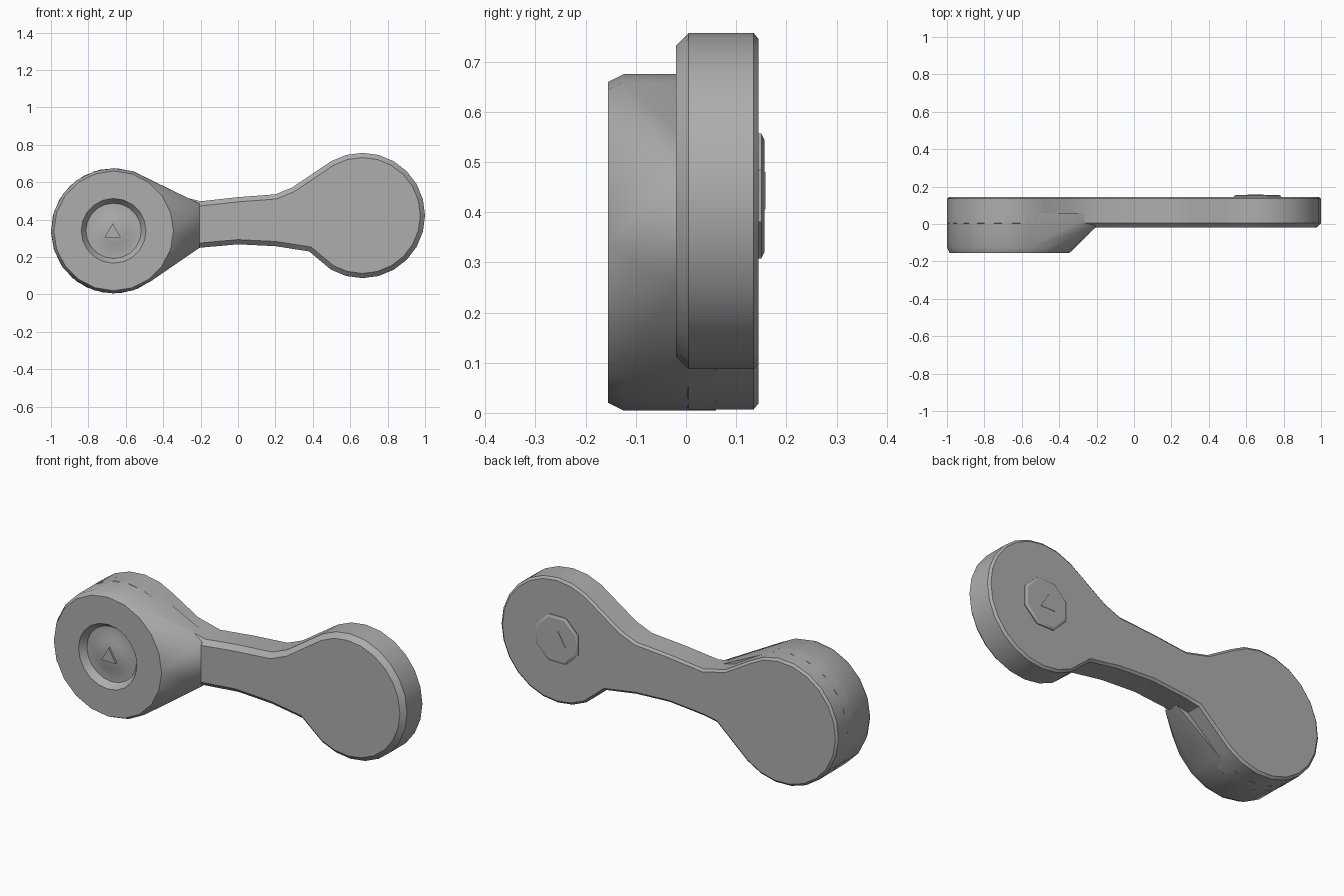
import bpy
import bmesh
import math
from mathutils import Vector

cube = bpy.data.objects.get("Cube")
if cube:
    bpy.data.objects.remove(cube, do_unlink=True)

grey = bpy.data.materials.new("mid_grey")
grey.use_nodes = True
colour = (0.42, 0.42, 0.42, 1)
grey.diffuse_color = colour
grey.node_tree.nodes["Principled BSDF"].inputs["Base Color"].default_value = colour

LOW = (-0.665, 0.34)
HIGH = (0.665, 0.422)
RADIUS = 0.335


def arc(centre, radius, start, end, steps):
    """Points (x, z) along an arc, angles in degrees."""
    angles = [math.radians(start + (end - start) * i / steps) for i in range(steps + 1)]
    return [(centre[0] + radius * math.cos(a), centre[1] + radius * math.sin(a)) for a in angles]


def finish(bm, name, angle):
    bmesh.ops.recalc_face_normals(bm, faces=bm.faces)
    mesh = bpy.data.meshes.new(name)
    bm.to_mesh(mesh)
    bm.free()
    mesh.materials.append(grey)
    obj = bpy.data.objects.new(name, mesh)
    bpy.context.collection.objects.link(obj)
    bpy.ops.object.select_all(action='DESELECT')
    obj.select_set(True)
    bpy.context.view_layer.objects.active = obj
    bpy.ops.object.shade_smooth_by_angle(angle=math.radians(angle))
    return obj


def prism(outline, front, back):
    """Extrude an (x, z) outline along y; returns mesh, front cap, back cap."""
    bm = bmesh.new()
    cap = bm.faces.new([bm.verts.new((x, front, z)) for x, z in outline])
    far = bmesh.ops.extrude_face_region(bm, geom=[cap], use_keep_orig=True)["geom"]
    bmesh.ops.translate(bm, vec=(0, back - front, 0),
                        verts=[g for g in far if isinstance(g, bmesh.types.BMVert)])
    back_cap = [g for g in far if isinstance(g, bmesh.types.BMFace)][0]
    bmesh.ops.recalc_face_normals(bm, faces=bm.faces)
    return bm, cap, back_cap


def step_in(bm, face, width, shift):
    """Inset a cap and slide it along y."""
    bmesh.ops.inset_region(bm, faces=[face], thickness=width, use_even_offset=True)
    bmesh.ops.translate(bm, vec=(0, shift, 0), verts=face.verts)


# Link plate: two round ends joined by a slim, slightly curved arm
outline = (arc(HIGH, RADIUS, -120, 120, 16)
           + [(0.29, 0.572), (0.2, 0.535), (0.0, 0.52), (-0.2, 0.498), (-0.33, 0.53)]
           + arc(LOW, RADIUS, 55, 308, 16)
           + [(-0.28, 0.235), (-0.2, 0.25), (0.0, 0.268), (0.2, 0.258), (0.38, 0.23)])
bm, front, back = prism(outline, 0.005, 0.135)
step_in(bm, front, 0.025, -0.025)
step_in(bm, back, 0.012, 0.01)
finish(bm, "link_plate", 30)

# Thick hub at the low end, sloping down onto the arm
bm = bmesh.new()
for radius, y in ((0.32, -0.155), (RADIUS, -0.125), (RADIUS, 0.06)):
    for x, z in arc(LOW, radius, 0, 360, 20)[:-1]:
        bm.verts.new((x, y, z))
for z in (0.25, 0.485):
    bm.verts.new((-0.205, -0.018, z))
    bm.verts.new((-0.205, 0.06, z))
bmesh.ops.convex_hull(bm, input=bm.verts)
bmesh.ops.dissolve_limit(bm, angle_limit=0.01, verts=bm.verts, edges=bm.edges)
bmesh.ops.recalc_face_normals(bm, faces=bm.faces)
face = min(bm.faces, key=lambda f: f.calc_center_median().y)
# Stepped bore in the hub face
for width, shift in ((0.145, 0), (0.025, 0.035), (0.05, 0.0), (0.025, -0.01)):
    step_in(bm, face, width, shift)
finish(bm, "hub", 30)

# Low octagonal cap behind the high end
bm, front, back = prism(arc((0.66, 0.432), 0.135, 22.5, 337.5, 7), 0.12, 0.15)
step_in(bm, back, 0.012, 0.006)
finish(bm, "rear_cap", 20)

# Small three-sided pins at both pivots
for name, centre, near, far in (("hub_pin", (-0.67, 0.33), -0.14, -0.1),
                                ("rear_pin", (0.65, 0.43), 0.14, 0.158)):
    bm, front, back = prism(arc(centre, 0.05, 90, 330, 2), near, far)
    finish(bm, name, 20)
